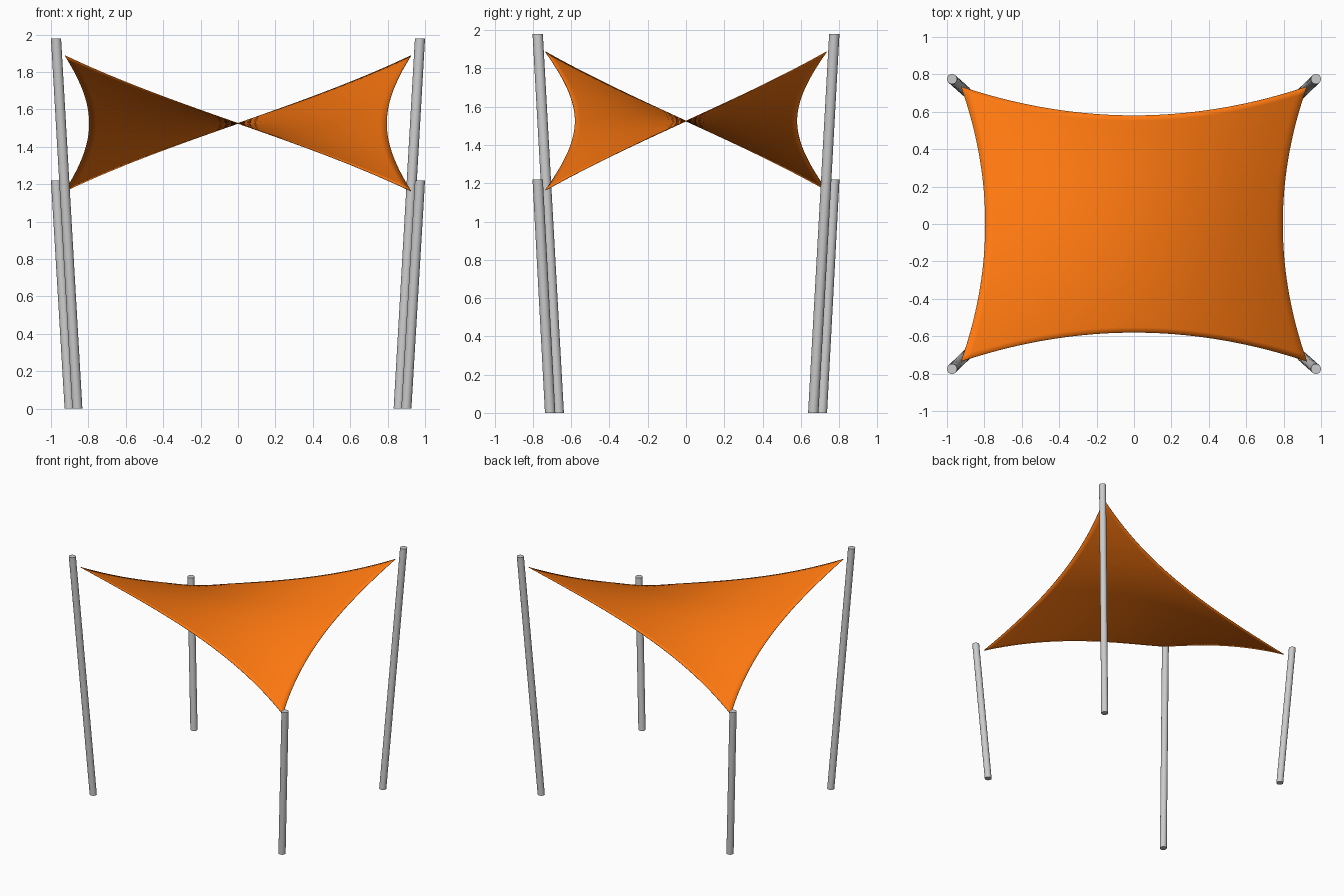
import bpy, bmesh, math
from mathutils import Vector

if "Cube" in bpy.data.objects:
    bpy.data.objects.remove(bpy.data.objects["Cube"])


def make_object(name, bm, angle=40):
    bmesh.ops.recalc_face_normals(bm, faces=bm.faces)
    mesh = bpy.data.meshes.new(name)
    bm.to_mesh(mesh)
    bm.free()
    ob = bpy.data.objects.new(name, mesh)
    bpy.context.collection.objects.link(ob)
    bpy.ops.object.select_all(action='DESELECT')
    ob.select_set(True)
    bpy.context.view_layer.objects.active = ob
    bpy.ops.object.shade_smooth_by_angle(angle=math.radians(angle))
    return ob


def post(name, bottom, top, radius=0.027):
    # Leaning pole with level ends
    bottom, top = Vector(bottom), Vector(top)
    bm = bmesh.new()
    bmesh.ops.create_cone(bm, cap_ends=True, segments=24,
                          radius1=radius, radius2=radius, depth=1)
    for v in bm.verts:
        centre = bottom.lerp(top, v.co.z + 0.5)
        v.co = centre + Vector((v.co.x, v.co.y, 0))
    return make_object(name, bm)


# Posts: the tall pair and the short pair stand on opposite diagonals
for label, s in (("front_left", -1), ("back_right", 1)):
    post("tall_post_" + label, (s * 0.859, s * 0.665, 0), (s * 0.973, s * 0.775, 1.98))
for label, s in (("front_right", 1), ("back_left", -1)):
    post("short_post_" + label, (s * 0.90, -s * 0.71, 0), (s * 0.973, -s * 0.775, 1.22))

# Sail: saddle-shaped sheet with edges curving inward
HX, HY = 0.925, 0.735
bm = bmesh.new()
bmesh.ops.create_grid(bm, x_segments=40, y_segments=40, size=1)
for vert in bm.verts:
    u, v = vert.co.x, vert.co.y
    px = u * (1 - 0.14 * (1 - v * v))
    py = v * (1 - 0.21 * (1 - u * u))
    z = 1.525 + 0.362 * (0.5 * u * v + 0.5 * px * py)
    vert.co = (HX * px, HY * py, z)
sail = make_object("sail", bm)
solid = sail.modifiers.new("thickness", 'SOLIDIFY')
solid.thickness = 0.004
solid.offset = 0

fabric = bpy.data.materials.new("orange_fabric")
fabric.diffuse_color = (1.0, 0.19, 0.005, 1)
fabric.use_nodes = True
fabric.node_tree.nodes["Principled BSDF"].inputs["Base Color"].default_value = fabric.diffuse_color
sail.data.materials.append(fabric)
